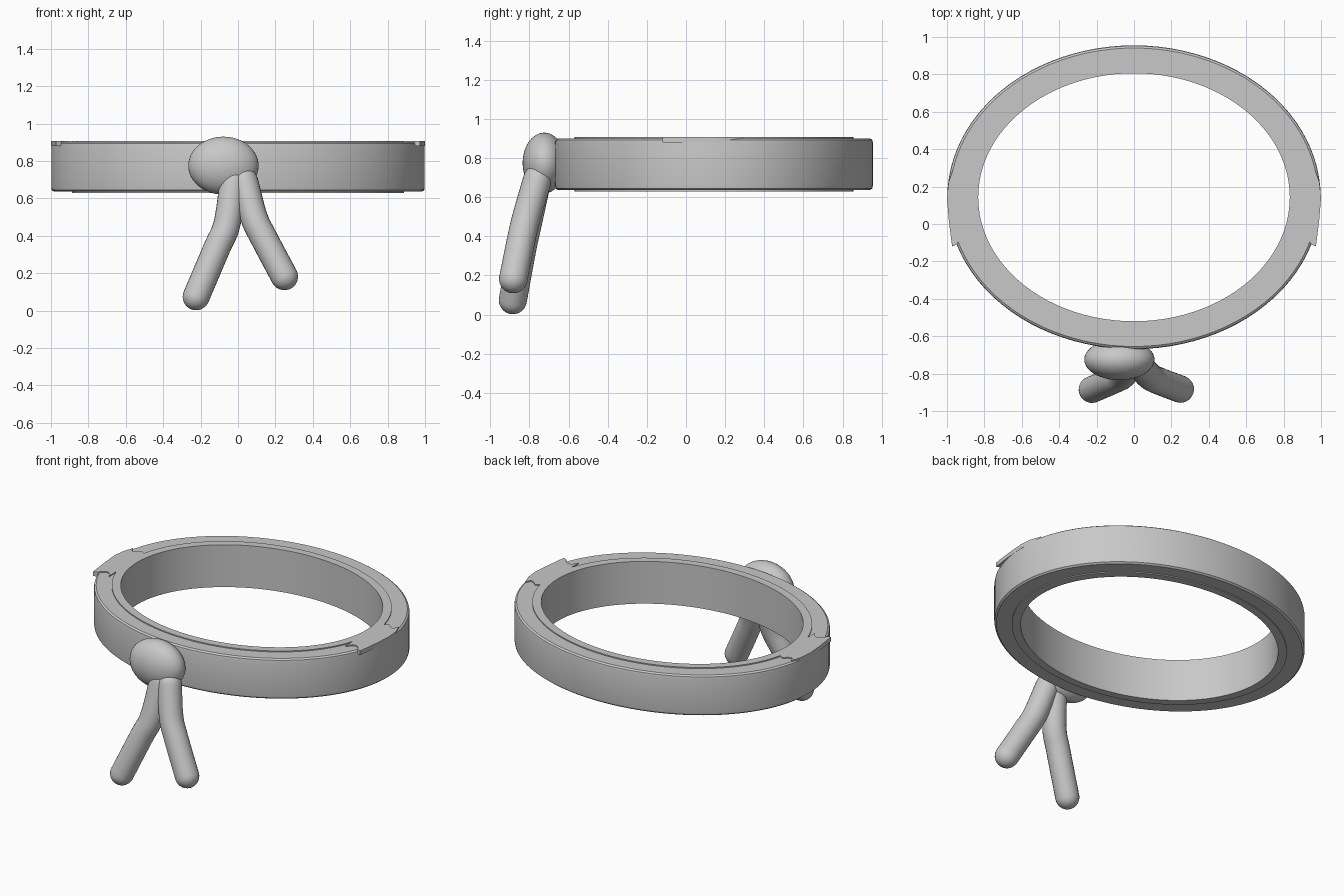
import bpy, bmesh, math
from mathutils import Vector

cube = bpy.data.objects.get("Cube")
if cube:
    bpy.data.objects.remove(cube, do_unlink=True)

grey = bpy.data.materials.new("cloth_grey")
grey.use_nodes = True
GREY = (0.58, 0.58, 0.58, 1)
grey.diffuse_color = GREY
grey.node_tree.nodes["Principled BSDF"].inputs["Base Color"].default_value = GREY

CENTRE_Y = 0.143


def add_object(name, bm, smooth=35):
    bmesh.ops.recalc_face_normals(bm, faces=bm.faces)
    mesh = bpy.data.meshes.new(name)
    bm.to_mesh(mesh)
    bm.free()
    obj = bpy.data.objects.new(name, mesh)
    bpy.context.collection.objects.link(obj)
    mesh.materials.append(grey)
    bpy.ops.object.select_all(action='DESELECT')
    obj.select_set(True)
    bpy.context.view_layer.objects.active = obj
    bpy.ops.object.shade_smooth_by_angle(angle=math.radians(smooth))
    return obj


def skin_rings(bm, rings, close=False):
    pairs = list(zip(rings, rings[1:])) + ([(rings[-1], rings[0])] if close else [])
    for a, b in pairs:
        n = len(a)
        for i in range(n):
            j = (i + 1) % n
            bm.faces.new((a[i], a[j], b[j], b[i]))


def oval_band(name, profile, n=96):
    """Closed oval band: profile holds (x radius, y radius, height)."""
    bm = bmesh.new()
    rings = []
    for rx, ry, z in profile:
        rings.append([bm.verts.new((rx * math.cos(t), CENTRE_Y + ry * math.sin(t), z))
                      for t in (2 * math.pi * i / n for i in range(n))])
    skin_rings(bm, rings, close=True)
    return add_object(name, bm)


# Outer wrap with softened rims
oval_band("outer_band", [
    (0.85, 0.68, 0.636), (0.985, 0.798, 0.636), (0.996, 0.809, 0.645),
    (0.998, 0.812, 0.66), (0.998, 0.812, 0.88), (0.996, 0.809, 0.893),
    (0.985, 0.798, 0.901), (0.85, 0.68, 0.901)])

# Inner lining, standing slightly proud above and below
oval_band("inner_band", [
    (0.833, 0.663, 0.63), (0.888, 0.713, 0.63),
    (0.888, 0.713, 0.908), (0.833, 0.663, 0.908)])

# Overlapping fold at each side, with pointed ends
fold = [(0.86, -0.11), (0.885, -0.075), (0.91, -0.068), (0.932, -0.085),
        (0.948, -0.11), (0.972, -0.12), (0.978, -0.08), (0.99, 0.02),
        (1.0, 0.14), (0.992, 0.22), (0.968, 0.29), (0.95, 0.252),
        (0.925, 0.262), (0.9, 0.285), (0.86, 0.26)]
for side, label in ((1, "left"), (-1, "right")):
    bm = bmesh.new()
    face = bm.faces.new([bm.verts.new((side * x, y, 0.88)) for x, y in fold])
    new = bmesh.ops.extrude_face_region(bm, geom=[face])["geom"]
    bmesh.ops.translate(bm, vec=(0, 0, 0.028),
                        verts=[v for v in new if isinstance(v, bmesh.types.BMVert)])
    add_object(label + "_side_fold", bm, 20)

# Knot
bm = bmesh.new()
bmesh.ops.create_uvsphere(bm, u_segments=40, v_segments=24, radius=1)
bmesh.ops.scale(bm, vec=(0.188, 0.11, 0.155), verts=bm.verts)
bmesh.ops.translate(bm, vec=(-0.078, -0.725, 0.775), verts=bm.verts)
add_object("knot", bm, 60)


def smooth_path(points, steps=8):
    """Catmull-Rom samples through the given points."""
    p = [Vector(q) for q in points]
    p = [2 * p[0] - p[1]] + p + [2 * p[-1] - p[-2]]
    out = []
    for a, b, c, d in zip(p, p[1:], p[2:], p[3:]):
        for k in range(steps):
            t = k / steps
            out.append(0.5 * (2 * b + (c - a) * t + (2 * a - 5 * b + 4 * c - d) * t * t
                              + (3 * b - a - 3 * c + d) * t ** 3))
    return out + [p[-2]]


def tail(name, points, radius, n=24, cap=7):
    """Round-ended tube along a gently bent path."""
    path = smooth_path(points)
    first = (path[0] - path[1]).normalized()
    last = (path[-1] - path[-2]).normalized()
    angles = [math.pi / 2 * k / cap for k in range(1, cap)]
    stations = [(path[0] + first * radius * math.sin(a), first * -1, radius * math.cos(a))
                for a in reversed(angles)]
    for i, q in enumerate(path):
        ahead = path[min(i + 1, len(path) - 1)] - path[max(i - 1, 0)]
        stations.append((q, ahead.normalized(), radius))
    stations += [(path[-1] + last * radius * math.sin(a), last, radius * math.cos(a))
                 for a in angles]
    bm = bmesh.new()
    rings = []
    for q, direction, r in stations:
        u = direction.cross(Vector((0, 1, 0))).normalized()
        v = direction.cross(u)
        rings.append([bm.verts.new(q + r * (u * math.cos(t) + v * math.sin(t)))
                      for t in (2 * math.pi * i / n for i in range(n))])
    skin_rings(bm, rings)
    for ring, tip in ((rings[0], path[0] + first * radius),
                      (rings[-1], path[-1] + last * radius)):
        pole = bm.verts.new(tip)
        for i in range(n):
            bm.faces.new((ring[i], ring[(i + 1) % n], pole))
    add_object(name, bm, 60)


# Hanging tails of the knot
tail("right_tail", [(-0.025, -0.76, 0.69), (-0.06, -0.81, 0.46),
                    (-0.115, -0.838, 0.33), (-0.224, -0.885, 0.074)], 0.072)
tail("left_tail", [(0.035, -0.76, 0.69), (0.085, -0.815, 0.5),
                   (0.14, -0.842, 0.385), (0.248, -0.883, 0.182)], 0.073)
